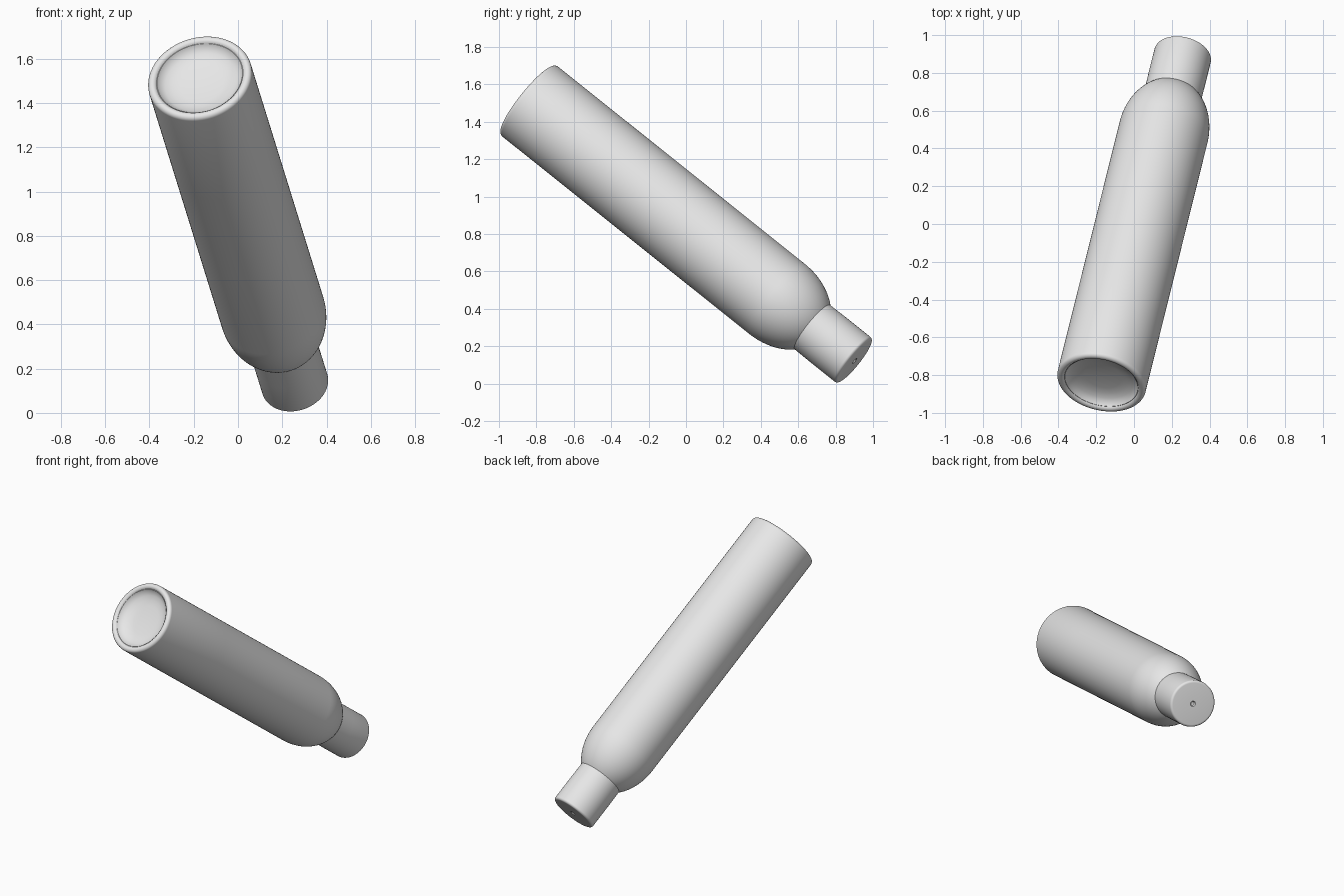
import bpy, bmesh, math
from mathutils import Vector

if "Cube" in bpy.data.objects:
    bpy.data.objects.remove(bpy.data.objects["Cube"])

# Tilted axis of the bottle: centre of the base to centre of the cap end
BASE = Vector((-0.175, -0.848, 1.52))
TIP = Vector((0.26, 0.902, 0.121))
AXIS = TIP - BASE
L = AXIS.length
SEGMENTS = 96

grey = bpy.data.materials.new("light_grey")
grey.diffuse_color = (0.8, 0.8, 0.8, 1)
grey.use_nodes = True
grey.node_tree.nodes["Principled BSDF"].inputs["Base Color"].default_value = grey.diffuse_color


def arc(cr, ct, a, b, start, end, steps):
    """Elliptical arc in (radius, height) space, angles in degrees."""
    pts = []
    for i in range(steps + 1):
        ang = math.radians(start + (end - start) * i / steps)
        pts.append((cr + a * math.cos(ang), ct + b * math.sin(ang)))
    return pts


def lathe(name, profile):
    """Revolve a profile that starts and ends on the axis."""
    bm = bmesh.new()
    rings = []
    for r, t in profile:
        if r < 1e-5:
            rings.append([bm.verts.new((0, 0, t))])
        else:
            rings.append([bm.verts.new((r * math.cos(2 * math.pi * i / SEGMENTS),
                                        r * math.sin(2 * math.pi * i / SEGMENTS), t))
                          for i in range(SEGMENTS)])
    for lo, hi in zip(rings, rings[1:]):
        for i in range(SEGMENTS):
            j = (i + 1) % SEGMENTS
            if len(lo) == 1:
                bm.faces.new((lo[0], hi[j], hi[i]))
            elif len(hi) == 1:
                bm.faces.new((lo[i], lo[j], hi[0]))
            else:
                bm.faces.new((lo[i], lo[j], hi[j], hi[i]))
    bmesh.ops.recalc_face_normals(bm, faces=bm.faces[:])
    mesh = bpy.data.meshes.new(name)
    bm.to_mesh(mesh)
    bm.free()
    mesh.materials.append(grey)
    obj = bpy.data.objects.new(name, mesh)
    bpy.context.collection.objects.link(obj)
    obj.location = BASE
    obj.rotation_mode = 'QUATERNION'
    obj.rotation_quaternion = AXIS.to_track_quat('Z', 'Y')
    bpy.ops.object.select_all(action='DESELECT')
    obj.select_set(True)
    bpy.context.view_layer.objects.active = obj
    bpy.ops.object.shade_smooth_by_angle(angle=math.radians(35))
    return obj


# Body: recessed base, rounded rim, straight wall, domed shoulder
R = 0.239
body = [(0, 0.06), (0.10, 0.058), (0.135, 0.052), (0.165, 0.042),
        (0.188, 0.027), (0.197, 0.012)]
body += arc(0.218, 0.021, 0.021, 0.021, 205, 360, 10)
body += [(R, 0.6), (R, 1.2)]
body += arc(0, 1.74, R, 0.32, 0, 52, 16)
body += [(0, 1.995)]
lathe("bottle_body", body)

# Cap: straight sleeve with a softened end and a tiny centre dimple
C = 0.153
cap = [(0, 1.93), (C - 0.002, 1.93), (C, 2.1)]
cap += arc(C - 0.016, L - 0.016, 0.016, 0.016, 0, 90, 6)
cap += [(0.018, L), (0.012, L - 0.008), (0, L - 0.010)]
lathe("bottle_cap", cap)
